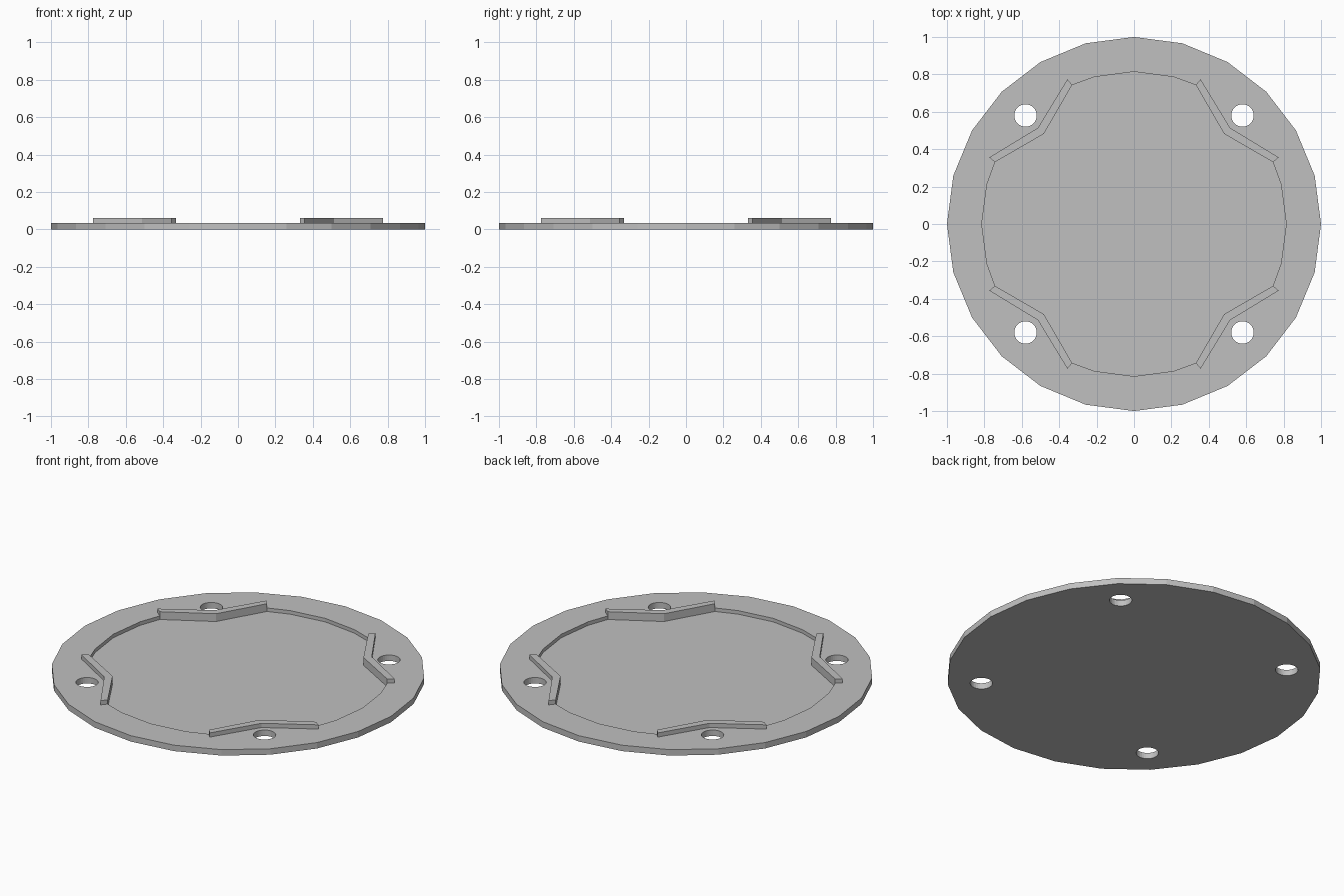
import bpy
import bmesh
from math import cos, sin, pi, radians
from mathutils import Matrix, Vector

cube = bpy.data.objects.get("Cube")
if cube:
    bpy.data.objects.remove(cube, do_unlink=True)

FLOOR, TOP, WALL_TOP = 0.014, 0.035, 0.06

grey = bpy.data.materials.new("plain grey")
grey.use_nodes = True
grey.diffuse_color = (0.53, 0.53, 0.53, 1)
grey.node_tree.nodes["Principled BSDF"].inputs["Base Color"].default_value = grey.diffuse_color


def circle(radius, sides, centre=(0, 0)):
    return [(centre[0] + radius * cos(2 * pi * i / sides),
             centre[1] + radius * sin(2 * pi * i / sides)) for i in range(sides)]


def turn(points, quarter):
    spin = Matrix.Rotation(quarter * pi / 2, 2)
    return [tuple(spin @ Vector(p)) for p in points]


def prism(name, outline, low, high):
    """Extrude a counter-clockwise outline from low to high."""
    bm = bmesh.new()
    base = bm.faces.new([bm.verts.new((x, y, low)) for x, y in outline])
    grown = bmesh.ops.extrude_face_region(bm, geom=[base], use_keep_orig=True)
    moved = [v for v in grown["geom"] if isinstance(v, bmesh.types.BMVert)]
    bmesh.ops.translate(bm, verts=moved, vec=(0, 0, high - low))
    bmesh.ops.recalc_face_normals(bm, faces=bm.faces)
    mesh = bpy.data.meshes.new(name)
    bm.to_mesh(mesh)
    bm.free()
    mesh.materials.append(grey)
    obj = bpy.data.objects.new(name, mesh)
    bpy.context.collection.objects.link(obj)
    return obj


def cut(target, cutter):
    cutter.hide_render = True
    mod = target.modifiers.new("cut", "BOOLEAN")
    mod.operation, mod.solver, mod.object = "DIFFERENCE", "EXACT", cutter
    bpy.context.view_layer.objects.active = target
    bpy.ops.object.modifier_apply(modifier=mod.name)
    bpy.data.objects.remove(cutter, do_unlink=True)


# Bent corner wall: inner and outer edges
inner = [(0.743, 0.331), (0.482, 0.482), (0.331, 0.743)]
outer = [(0.774, 0.356), (0.514, 0.514), (0.356, 0.774)]

# Recess outline: shallow arcs joined by notches that hold the walls
r = 0.814
arc_end = (r * cos(radians(15)), r * sin(radians(15)))
quarter_outline = [(r, 0), arc_end, inner[0], *outer, inner[-1], arc_end[::-1]]
recess = [p for q in range(4) for p in turn(quarter_outline, q)]

# Round plate with a recess and four screw holes
plate = prism("round_plate", circle(1, 24), 0, TOP)
cut(plate, prism("recess_cutter", recess, FLOOR, 0.2))
for q in range(4):
    centre = turn([(0.58, 0.58)], q)[0]
    cut(plate, prism("hole_cutter", circle(0.06, 32, centre), -0.1, 0.2))

# Raised corner walls
for q, label in enumerate(("back_left", "back_right", "front_right", "front_left")):
    prism(label + "_wall", turn(outer + inner[::-1], q), FLOOR, WALL_TOP)
